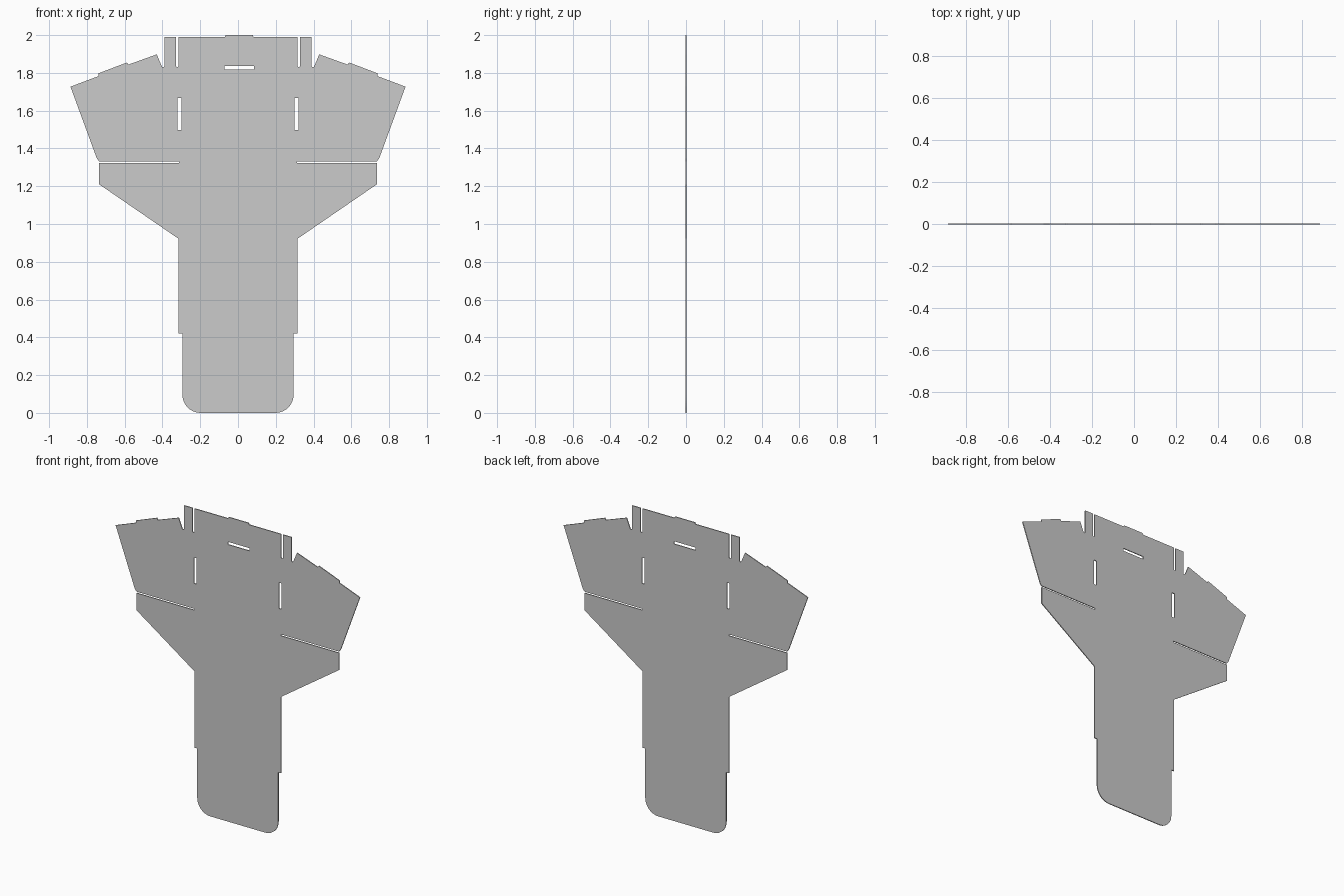
import bpy, bmesh
from math import sin, cos, pi

if "Cube" in bpy.data.objects:
    bpy.data.objects.remove(bpy.data.objects["Cube"])

THICK = 0.006


def arc(cx, cz, r, a0, a1, n):
    """Points along an arc, angles in degrees."""
    return [(cx + r * cos((a0 + (a1 - a0) * i / n) * pi / 180),
             cz + r * sin((a0 + (a1 - a0) * i / n) * pi / 180)) for i in range(n + 1)]


def rect(x0, x1, z0, z1):
    return [(x0, z0), (x1, z0), (x1, z1), (x0, z1)]


def mirror(points):
    return [(-x, z) for x, z in reversed(points)]


def sheet(name, loops):
    """Flat cut sheet standing in the xz plane: outline first, then holes."""
    curve = bpy.data.curves.new(name + "_profile", 'CURVE')
    curve.dimensions = '2D'
    curve.fill_mode = 'BOTH'
    curve.extrude = THICK / 2
    for pts in loops:
        s = curve.splines.new('POLY')
        s.points.add(len(pts) - 1)
        for p, (x, z) in zip(s.points, pts):
            p.co = (x, z, 0, 1)
        s.use_cyclic_u = True
    src = bpy.data.objects.new(name + "_profile", curve)
    bpy.context.collection.objects.link(src)
    bpy.context.view_layer.update()
    mesh = bpy.data.meshes.new_from_object(
        src.evaluated_get(bpy.context.evaluated_depsgraph_get()))
    bpy.data.objects.remove(src)
    bm = bmesh.new()
    bm.from_mesh(mesh)
    bmesh.ops.remove_doubles(bm, verts=bm.verts, dist=1e-5)
    for v in bm.verts:
        v.co = (v.co.x, -v.co.z, v.co.y)
    bmesh.ops.recalc_face_normals(bm, faces=bm.faces)
    for f in bm.faces:
        f.smooth = False
    bm.to_mesh(mesh)
    bm.free()
    mesh.name = name
    obj = bpy.data.objects.new(name, mesh)
    bpy.context.collection.objects.link(obj)
    return obj


# Right half, bottom to top: rounded foot and stepped column
half = arc(0.198, 0.096, 0.096, -90, 0, 10)
half += [(0.294, 0.42), (0.315, 0.42), (0.315, 0.922)]
# Lower flap and the thin cut above it
half += [(0.735, 1.21), (0.735, 1.323), (0.313, 1.323), (0.313, 1.332), (0.735, 1.332)]
# Side wing with its stepped glue edge
half += [(0.747, 1.346), (0.887, 1.727), (0.738, 1.783), (0.738, 1.798),
         (0.588, 1.855), (0.580, 1.844), (0.430, 1.898)]
# V notch, narrow top tab, slit, and the main top edge
half += [(0.405, 1.838)] + arc(0.397, 1.838, 0.008, -50, -180, 4)
half += [(0.389, 1.99), (0.328, 1.99)]
half += arc(0.3215, 1.838, 0.0065, 0, -180, 6)
half += [(0.315, 1.99)]

# Small raised lip on top, slightly off centre
lip = [(0.082, 1.99), (0.078, 2.0), (-0.066, 2.0), (-0.070, 1.99)]
outline = half + lip + mirror(half)

# Slots
side_slot = rect(0.299, 0.319, 1.498, 1.668)
top_slot = rect(-0.072, 0.086, 1.819, 1.837)

sheet("flat_cut_panel", [outline, side_slot, mirror(side_slot), top_slot])
